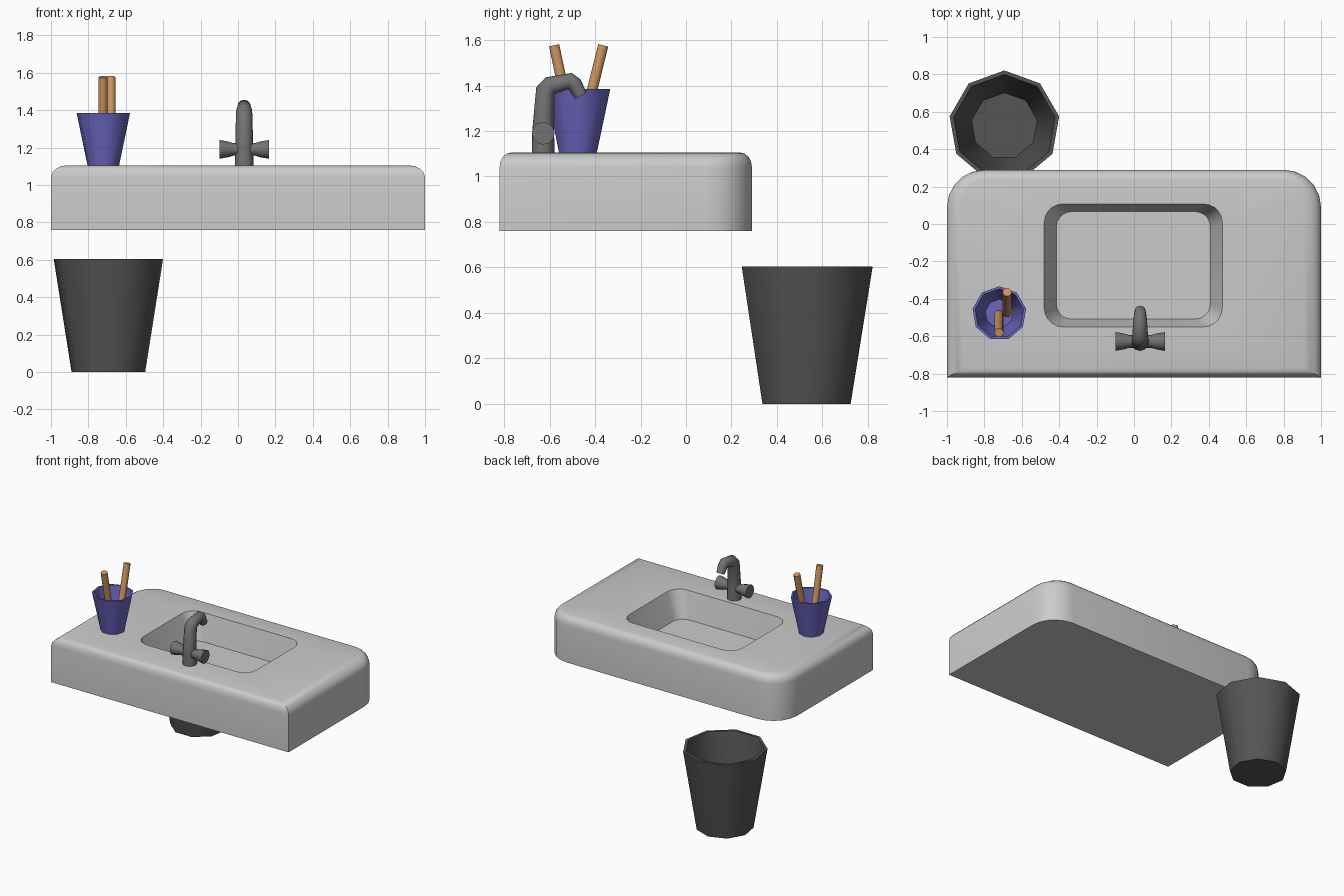
import bpy, bmesh, math
from mathutils import Vector

if "Cube" in bpy.data.objects:
    bpy.data.objects.remove(bpy.data.objects["Cube"])


def material(name, rgb):
    m = bpy.data.materials.new(name)
    m.diffuse_color = (*rgb, 1)
    m.use_nodes = True
    m.node_tree.nodes["Principled BSDF"].inputs["Base Color"].default_value = m.diffuse_color
    return m


def finish(name, bm, mat=None, angle=48):
    bmesh.ops.recalc_face_normals(bm, faces=bm.faces)
    me = bpy.data.meshes.new(name)
    bm.to_mesh(me)
    bm.free()
    ob = bpy.data.objects.new(name, me)
    bpy.context.collection.objects.link(ob)
    if mat:
        me.materials.append(mat)
    bpy.ops.object.select_all(action='DESELECT')
    ob.select_set(True)
    bpy.context.view_layer.objects.active = ob
    bpy.ops.object.shade_smooth_by_angle(angle=math.radians(angle))
    return ob


def skin(bm, rings):
    for a, b in zip(rings, rings[1:]):
        n = len(a)
        for i in range(n):
            j = (i + 1) % n
            bm.faces.new((a[i], a[j], b[j], b[i]))


def lathe(name, center, profile, sides, mat):
    """Closed solid from (radius, z) rings, first and last ring capped."""
    bm = bmesh.new()
    rings = []
    for r, z in profile:
        ring = []
        for i in range(sides):
            t = math.pi / 2 + math.tau * i / sides
            ring.append(bm.verts.new((center[0] + r * math.cos(t), center[1] + r * math.sin(t), z)))
        rings.append(ring)
    skin(bm, rings)
    bm.faces.new(rings[0])
    bm.faces.new(rings[-1])
    return finish(name, bm, mat)


def tube(name, path, radii, sides, mat, side=(1, 0, 0)):
    """Capped round sweep along a planar path; side is the plane normal."""
    bm = bmesh.new()
    pts, u = [Vector(p) for p in path], Vector(side)
    rings = []
    for k, (p, r) in enumerate(zip(pts, radii)):
        d = Vector()
        if k > 0:
            d += (p - pts[k - 1]).normalized()
        if k < len(pts) - 1:
            d += (pts[k + 1] - p).normalized()
        v = d.normalized().cross(u)
        rings.append([bm.verts.new(p + r * (math.cos(math.tau * i / sides) * u
                                            + math.sin(math.tau * i / sides) * v))
                      for i in range(sides)])
    skin(bm, rings)
    bm.faces.new(rings[0])
    bm.faces.new(rings[-1])
    return finish(name, bm, mat)


def rounded_rect(bm, x0, x1, y0, y1, z, r_low, r_high, seg=5):
    """Ring of verts; a zero radius gives a single sharp corner."""
    corners = [(x1, y0, -90, r_low), (x1, y1, 0, r_high), (x0, y1, 90, r_high), (x0, y0, 180, r_low)]
    ring = []
    for x, y, a, r in corners:
        cx = x - r if x == x1 else x + r
        cy = y - r if y == y1 else y + r
        for i in range(seg + 1 if r else 1):
            t = math.radians(a + 90 * i / seg)
            ring.append(bm.verts.new((cx + r * math.cos(t), cy + r * math.sin(t), z)))
    return ring


def ring_edges(bm, ring):
    return [bm.edges.get((ring[i - 1], ring[i])) or bm.edges.new((ring[i - 1], ring[i]))
            for i in range(len(ring))]


dark = material("dark_grey", (0.09, 0.09, 0.09))
metal = material("metal_grey", (0.17, 0.17, 0.17))
violet = material("violet", (0.15, 0.13, 0.52))
wood = material("wood", (0.62, 0.31, 0.12))

# Sink slab: sharp corners at -y, round ones at +y, softened top edge
TOP = 1.105
bm = bmesh.new()
outer = [rounded_rect(bm, -1, 1, -0.82, 0.29, 0.76, 0, 0.2)]
for i in range(5):
    t = math.pi / 2 * i / 4
    dx, dy = 0.09 * (1 - math.cos(t)), 0.05 * (1 - math.cos(t))
    outer.append(rounded_rect(bm, -1 + dx, 1 - dx, -0.82 + dy, 0.29 - dy,
                              TOP - 0.065 * (1 - math.sin(t)), 0, 0.2 - dx))
skin(bm, outer)
bm.faces.new(outer[0])
# Basin recess with sloping walls
rim = rounded_rect(bm, -0.48, 0.472, -0.55, 0.107, TOP, 0.1, 0.1)
floor = rounded_rect(bm, -0.415, 0.408, -0.508, 0.066, TOP - 0.2, 0.08, 0.08)
skin(bm, [rim, floor])
bm.faces.new(floor)
bmesh.ops.triangle_fill(bm, edges=ring_edges(bm, outer[-1]) + ring_edges(bm, rim), use_beauty=True)
finish("sink", bm, angle=40)

# Faucet: bent spout and a double handle
FX = 0.033
spout = [(-0.628, 1.1), (-0.628, 1.2), (-0.618, 1.375), (-0.595, 1.4),
         (-0.51, 1.42), (-0.49, 1.405), (-0.462, 1.355)]
tube("faucet_spout", [(FX, y, z) for y, z in spout],
     [0.05, 0.048, 0.044, 0.042, 0.036, 0.034, 0.029], 12, metal)
tube("faucet_handles", [(FX + d, -0.628, 1.19) for d in (-0.132, -0.085, -0.06, 0.06, 0.085, 0.132)],
     [0.05, 0.042, 0.034, 0.034, 0.042, 0.05], 12, metal, side=(0, 1, 0))

# Cup and bin: nine-sided hollow tapered vessels
lathe("cup", (-0.72, -0.478),
      [(0.086, TOP), (0.145, 1.385), (0.131, 1.385), (0.076, 1.122)], 9, violet)
lathe("waste_bin", (-0.693, 0.524),
      [(0.2, 0), (0.297, 0.605), (0.275, 0.605), (0.178, 0.03)], 9, dark)

# Two wooden sticks leaning in the cup
for i, (x, y_low, y_top) in enumerate([(-0.722, -0.485, -0.58), (-0.679, -0.475, -0.364)]):
    tube("stick_%d" % (i + 1), [(x, y_low, 1.13), (x, y_top, 1.577)], [0.024, 0.024], 10, wood)
